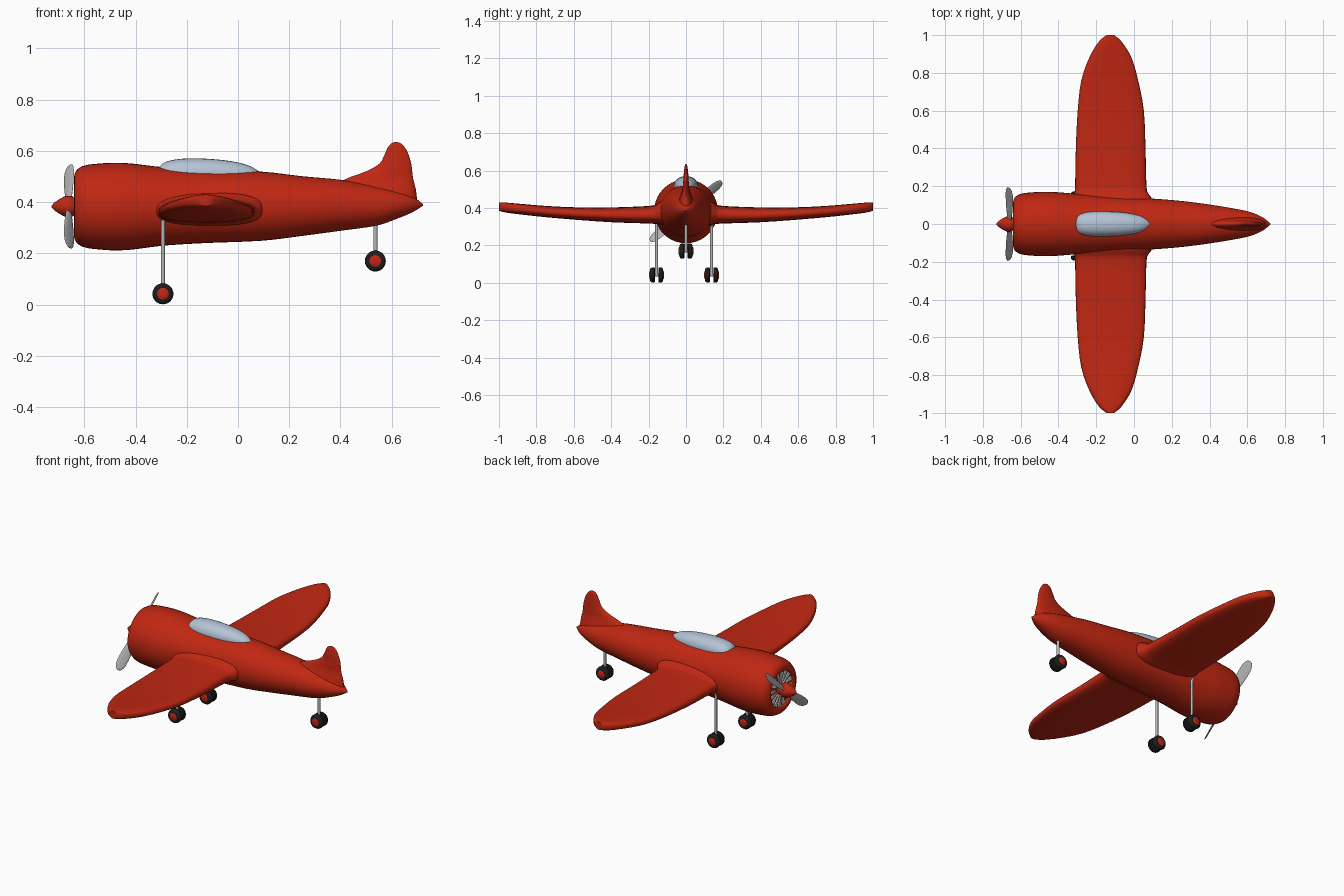
import bpy, bmesh, math
from mathutils import Vector

if "Cube" in bpy.data.objects:
    bpy.data.objects.remove(bpy.data.objects["Cube"])


def material(name, rgb):
    m = bpy.data.materials.new(name)
    m.diffuse_color = (*rgb, 1)
    m.use_nodes = True
    m.node_tree.nodes["Principled BSDF"].inputs["Base Color"].default_value = m.diffuse_color
    return m


RED = material("red paint", (0.53, 0.02, 0.006))
GLASS = material("pale blue glass", (0.46, 0.55, 0.67))
METAL = material("grey metal", (0.47, 0.47, 0.47))
VANE = material("off white", (0.78, 0.78, 0.76))
RUBBER = material("black rubber", (0.012, 0.012, 0.013))


def loft(name, rings, mat, angle=50):
    """Skin a list of equal-length point rings and cap both ends."""
    bm = bmesh.new()
    vs = [[bm.verts.new(p) for p in r] for r in rings]
    n = len(vs[0])
    for a, b in zip(vs, vs[1:]):
        for i in range(n):
            j = (i + 1) % n
            bm.faces.new((a[i], a[j], b[j], b[i]))
    bm.faces.new(vs[0])
    bm.faces.new(vs[-1])
    bmesh.ops.recalc_face_normals(bm, faces=bm.faces)
    me = bpy.data.meshes.new(name)
    bm.to_mesh(me)
    bm.free()
    me.materials.append(mat)
    ob = bpy.data.objects.new(name, me)
    bpy.context.collection.objects.link(ob)
    bpy.ops.object.select_all(action='DESELECT')
    ob.select_set(True)
    bpy.context.view_layer.objects.active = ob
    bpy.ops.object.shade_smooth_by_angle(angle=math.radians(angle))
    return ob


def oval(n, e=2.0):
    """Unit superellipse points."""
    out = []
    for i in range(n):
        a = 2 * math.pi * i / n
        c, s = math.cos(a), math.sin(a)
        out.append((math.copysign(abs(c) ** (2 / e), c), math.copysign(abs(s) ** (2 / e), s)))
    return out


def smooth(rows, steps=4):
    """Catmull-Rom interpolation through rows of numbers."""
    out = []
    for i in range(len(rows) - 1):
        p0, p1, p2, p3 = (rows[min(max(i + k, 0), len(rows) - 1)] for k in (-1, 0, 1, 2))
        for s in range(steps):
            t = s / steps
            out.append([0.5 * (2 * b + (c - a) * t + (2 * a - 5 * b + 4 * c - d) * t * t
                               + (3 * b - a - 3 * c + d) * t ** 3)
                        for a, b, c, d in zip(p0, p1, p2, p3)])
    return out + [list(rows[-1])]


# Fuselage: x, half width, bottom z, top z
CZ = 0.383
nose = [(x, r, CZ - r, CZ + r) for x, r in
        [(-.622, .10), (-.634, .104), (-.640, .114), (-.638, .128), (-.628, .145), (-.608, .157)]]
body = smooth([(-.58, .164, .219, .547), (-.50, .170, .212, .553), (-.42, .169, .214, .551),
               (-.29, .159, .230, .536), (-.13, .148, .240, .526), (.09, .135, .249, .519),
               (.25, .122, .268, .501), (.40, .103, .288, .487), (.54, .080, .308, .464),
               (.62, .062, .335, .446), (.68, .036, .360, .424), (.722, .003, .386, .392)])
loft("fuselage", [[(x, w * c, (b + t) / 2 + (t - b) / 2 * s) for c, s in oval(40)]
                  for x, w, b, t in nose + body], RED)

# Tail fin: z, front x, back x, half thickness
fin = smooth([(.40, .30, .700, .055), (.45, .36, .694, .036), (.49, .42, .684, .022),
              (.52, .50, .680, .017), (.55, .552, .676, .014), (.585, .572, .666, .012),
              (.612, .584, .652, .009), (.628, .597, .638, .006), (.634, .610, .624, .002)], 3)
loft("tail_fin", [[((a + b) / 2 + (b - a) / 2 * c, h * s, z) for c, s in oval(24)]
                  for z, a, b, h in fin], RED, 60)

# Wings: y, leading x, trailing x, bottom z, top z
wing = smooth([(.05, -.345, .115, .300, .455), (.13, -.330, .097, .309, .437),
               (.16, -.318, .077, .314, .421), (.20, -.312, .066, .317, .411),
               (.40, -.308, .061, .324, .403), (.60, -.298, .052, .338, .404),
               (.76, -.279, .022, .352, .412), (.88, -.237, -.013, .365, .422),
               (.965, -.187, -.065, .376, .429), (1.0, -.145, -.105, .385, .429)], 3)
for side, label in ((1, "left"), (-1, "right")):
    loft(label + "_wing", [[((a + b) / 2 + (b - a) / 2 * c, side * y, (lo + hi) / 2 + (hi - lo) / 2 * s)
                            for c, s in oval(32, 2.8)] for y, a, b, lo, hi in wing], RED)

# Canopy: x, half width, height of the top
can = smooth([(-.315, .010, .515), (-.306, .038, .538), (-.28, .056, .558), (-.22, .066, .569),
              (-.14, .066, .570), (-.05, .060, .563), (.02, .047, .550), (.06, .030, .534),
              (.085, .006, .518)], 3)
loft("canopy", [[(x, w * c, .508 + (t - .508) * s if s > 0 else .508 + .02 * s) for c, s in oval(28, 2.2)]
                for x, w, t in can], GLASS)


def lathe(name, profile, origin, axis, mat, n=28, angle=40):
    """Revolve (distance along axis, radius) points about the x, y or z axis."""
    rings = []
    for d, r in profile:
        ring = []
        for c, s in oval(n):
            p = {'x': (d, r * c, r * s), 'y': (r * c, d, r * s), 'z': (r * c, r * s, d)}[axis]
            ring.append(Vector(origin) + Vector(p))
        rings.append(ring)
    return loft(name, rings, mat, angle)


# Spinner and engine shaft
lathe("spinner", [(-.728, .003), (-.718, .014), (-.70, .027), (-.68, .038), (-.665, .042),
                  (-.647, .040), (-.64, .034), (-.61, .034)], (0, 0, CZ), 'x', RED, 20, 50)

# Propeller blades, pitched 40 degrees
pitch = math.radians(40)
for k in (1, -1):
    radial = Vector((0, k * .77, k * .64))
    tang = Vector((0, k * .64, -k * .77))
    ex = Vector((1, 0, 0))
    chord = tang * math.cos(pitch) - ex * math.sin(pitch)
    normal = ex * math.cos(pitch) + tang * math.sin(pitch)
    rows = smooth([(.02, .014, .006), (.06, .019, .006), (.11, .026, .005), (.17, .030, .004),
                   (.215, .028, .0035), (.24, .018, .003), (.248, .005, .002)], 3)
    loft("propeller_blade", [[Vector((-.660, 0, CZ)) + radial * r + chord * w * c + normal * t * s
                              for c, s in oval(16)] for r, w, t in rows], METAL)

# Engine vanes inside the cowl opening
for i in range(16):
    a = 2 * math.pi * i / 16
    tri = [(.03, a), (.103, a), (.103, a + .24)]
    loft("engine_vane", [[(x, r * math.cos(g), CZ + r * math.sin(g)) for r, g in tri]
                         for x in (-.629, -.621)], VANE, 20)

# Landing gear: strut, axle, twin tyres and hubs
for label, x, y, z, top in (("right", -.293, -.157, .042, .33), ("left", -.293, .137, .042, .33),
                            ("tail", .536, 0, .170, .33)):
    lathe(label + "_strut", [(z - .008, .008), (top, .008)], (x, y, 0), 'z', METAL, 14)
    lathe(label + "_axle", [(-.03, .008), (.03, .008)], (x, y, z), 'y', METAL, 12)
    for k in (1, -1):
        lathe(label + "_tyre", [(k * d, r) for d, r in
                                [(.009, .026), (.009, .037), (.013, .041), (.024, .041),
                                 (.031, .037), (.035, .030), (.035, .022)]], (x, y, z), 'y', RUBBER)
        lathe(label + "_hub", [(k * .025, .023), (k * .036, .023), (k * .039, .018), (k * .040, .006)],
              (x, y, z), 'y', RED, 20)
